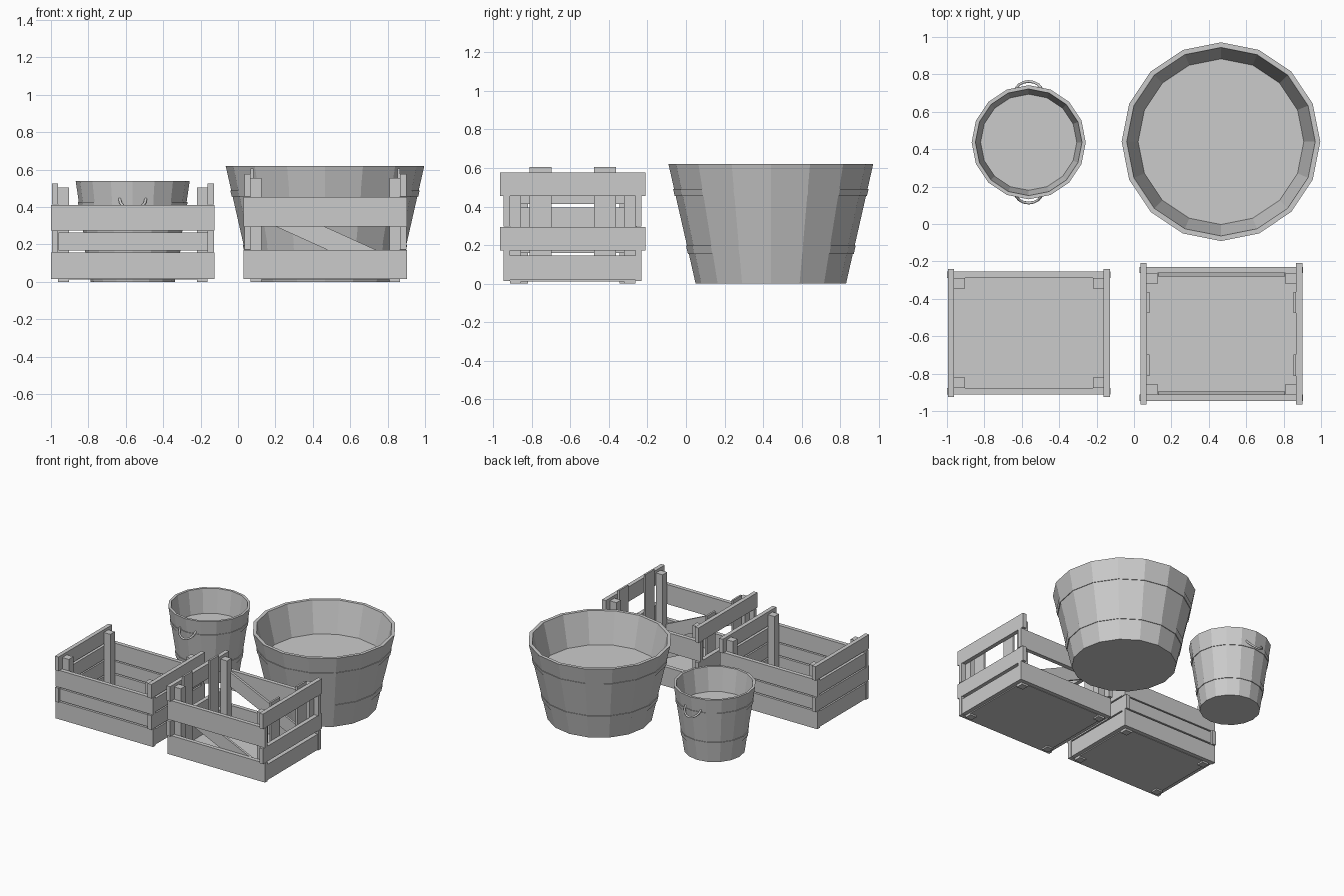
import bpy, math
from mathutils import Vector

if "Cube" in bpy.data.objects:
    bpy.data.objects.remove(bpy.data.objects["Cube"], do_unlink=True)

GREY = (0.6, 0.6, 0.6, 1)
wood = bpy.data.materials.new("plain grey")
wood.use_nodes = True
wood.diffuse_color = GREY
wood.node_tree.nodes["Principled BSDF"].inputs["Base Color"].default_value = GREY


def add_mesh(name, verts, faces):
    mesh = bpy.data.meshes.new(name)
    mesh.from_pydata(verts, [], faces)
    mesh.materials.append(wood)
    obj = bpy.data.objects.new(name, mesh)
    bpy.context.collection.objects.link(obj)
    return obj


def box(name, x, y, z):
    """Box from (low, high) ranges, in either order."""
    x, y, z = sorted(x), sorted(y), sorted(z)
    verts = [(a, b, c) for a in x for b in y for c in z]
    faces = [(0, 1, 3, 2), (4, 6, 7, 5), (0, 4, 5, 1),
             (2, 3, 7, 6), (0, 2, 6, 4), (1, 5, 7, 3)]
    return add_mesh(name, verts, faces)


def lathe(name, profile, centre, closed=False, sides=16):
    """Spin (radius, z) points about z; open profiles are capped at both ends."""
    verts, faces = [], []
    for r, z in profile:
        for i in range(sides):
            a = 2 * math.pi * i / sides
            verts.append((centre[0] + r * math.cos(a), centre[1] + r * math.sin(a), z))
    n = len(profile)
    for k in range(n if closed else n - 1):
        lo, hi = k * sides, (k + 1) % n * sides
        for i in range(sides):
            j = (i + 1) % sides
            faces.append((lo + i, lo + j, hi + j, hi + i))
    if not closed:
        faces.append(tuple(reversed(range(sides))))
        faces.append(tuple(range((n - 1) * sides, n * sides)))
    return add_mesh(name, verts, faces)


def vessel(name, centre, base_r, top_r, height, floor_r, floor_z, wall):
    """Tapered staved vessel with a raised floor and two hoops."""
    def radius(z):
        return base_r + (top_r - base_r) * z / height
    lathe(name + "_body", [(base_r, 0), (top_r, height),
                           (top_r - wall, height), (floor_r, floor_z)], centre)
    for label, low, high in (("lower", 0.25, 0.32), ("upper", 0.735, 0.79)):
        a, b = low * height, high * height
        lathe(f"{name}_{label}_hoop",
              [(radius(a) - 0.01, a), (radius(a) + 0.005, a),
               (radius(b) + 0.005, b), (radius(b) - 0.01, b)], centre, closed=True)


def crate(name, cx, cy, plank_y, slat_half, planks, slats, short_slats, post_top):
    """Interlocked crate: long planks front and back, slats across both ends."""
    half, slat_x, thick, post = 0.4375, 0.4, 0.033, 0.058
    box(name + "_floor", (cx - slat_x, cx + slat_x), (cy - plank_y, cy + plank_y), (0.012, 0.03))
    for sy, side in ((-1, "front"), (1, "back")):
        y = (cy + sy * plank_y, cy + sy * (plank_y + thick))
        for i, (low, high, reach) in enumerate(planks):
            box(f"{name}_{side}_plank_{i}", (cx - reach * half, cx + reach * half), y, (low, high))
    for sx, end in ((-1, "right"), (1, "left")):
        x = (cx + sx * slat_x, cx + sx * (slat_x + thick))
        for i, z in enumerate(slats):
            box(f"{name}_{end}_slat_{i}", x, (cy - slat_half, cy + slat_half), z)
        for i, z in enumerate(short_slats):
            box(f"{name}_{end}_short_slat_{i}", x, (cy - plank_y, cy + plank_y), z)
        for sy, side in ((-1, "front"), (1, "back")):
            box(f"{name}_{side}_{end}_post", (cx + sx * slat_x, cx + sx * (slat_x - post)),
                (cy + sy * plank_y, cy + sy * (plank_y - post)), (0, post_top))


# Closed crate
crate("closed_crate", -0.5625, -0.583, 0.295, 0.343,
      [(0.015, 0.157, 1), (0.168, 0.265, 0.91), (0.275, 0.412, 1)],
      [(0.158, 0.274), (0.413, 0.527)], [(0.02, 0.147), (0.285, 0.395)], 0.505)

# Open crate with diagonal braces and upright end boards
OX, OY = 0.467, -0.5875
crate("open_crate", OX, OY, 0.325, 0.378,
      [(0.015, 0.171, 1), (0.296, 0.455, 1)],
      [(0.172, 0.295), (0.456, 0.577)], [(0.02, 0.147)], 0.555)
for sx, end in ((-1, "right"), (1, "left")):
    for sy, side in ((-1, "front"), (1, "back")):
        yc = OY + sy * 0.168
        box(f"open_crate_{end}_{side}_upright", (OX + sx * 0.4, OX + sx * 0.385),
            (yc - 0.057, yc + 0.057), (0.02, 0.605))
for sy, side in ((-1, "front"), (1, "back")):
    y0, y1 = OY + sy * 0.325, OY + sy * 0.307
    outline = [(-0.34, 0.33), (0.34, 0.022), (0.34, 0.14), (-0.34, 0.448)]
    verts = [(OX + x, y, z) for y in sorted((y0, y1)) for x, z in outline]
    add_mesh(f"open_crate_{side}_brace", verts,
             [(0, 1, 2, 3), (7, 6, 5, 4)] +
             [(i, i + 4, (i + 1) % 4 + 4, (i + 1) % 4) for i in range(4)])

# Large tub and small bucket
vessel("tub", (0.465, 0.44), 0.39, 0.531, 0.62, 0.443, 0.37, 0.027)
BUCKET = Vector((-0.563, 0.437, 0))
vessel("bucket", BUCKET, 0.225, 0.305, 0.54, 0.257, 0.35, 0.02)

# Drooping bucket handles
for sy, side in ((-1, "front"), (1, "back")):
    curve = bpy.data.curves.new(f"bucket_{side}_handle", "CURVE")
    curve.dimensions = "3D"
    curve.bevel_depth = 0.008
    curve.bevel_resolution = 1
    curve.use_fill_caps = True
    spline = curve.splines.new("POLY")
    spline.points.add(8)
    for i, p in enumerate(spline.points):
        a = math.pi * i / 8
        pos = BUCKET + Vector((0.07 * math.cos(a), sy * (0.272 + 0.053 * math.sin(a)),
                               0.445 - 0.06 * math.sin(a)))
        p.co = (*pos, 1)
    curve.materials.append(wood)
    obj = bpy.data.objects.new(curve.name, curve)
    bpy.context.collection.objects.link(obj)
